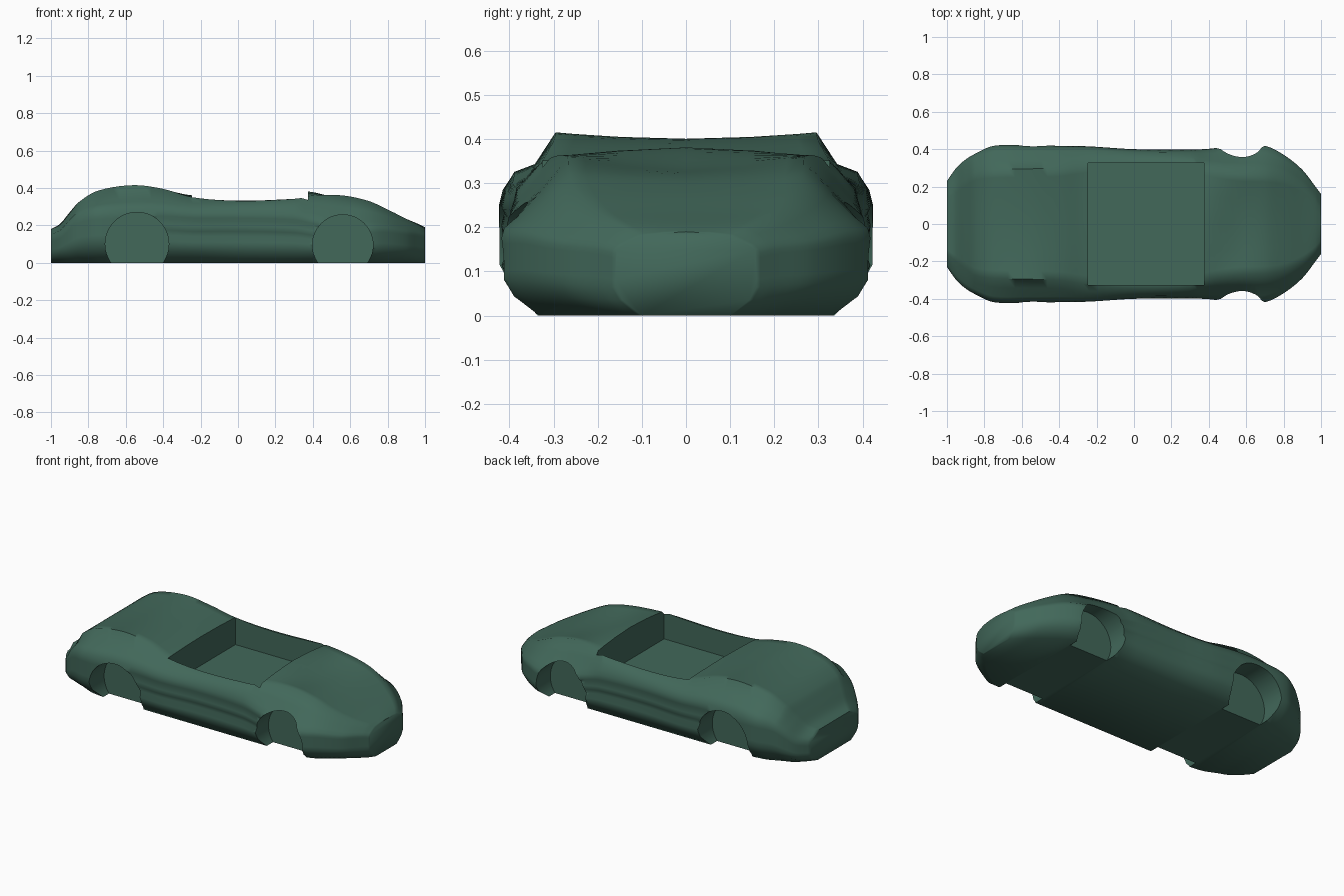
import bpy, bmesh, math
from mathutils import Vector

old = bpy.data.objects.get("Cube")
if old:
    bpy.data.objects.remove(old, do_unlink=True)

# Paint
paint = bpy.data.materials.new("dark green paint")
paint.use_nodes = True
colour = (0.054, 0.138, 0.102, 1)
paint.diffuse_color = colour
paint.node_tree.nodes["Principled BSDF"].inputs["Base Color"].default_value = colour

# Body stations along the car:
# x, half width, waist z, shoulder z, ridge y, ridge z, centre z, floor half width
STATIONS = [
    (-1, .23, .12, .15, .16, .18, .18, .16),
    (-.95, .3, .14, .175, .2, .205, .21, .22),
    (-.9, .345, .19, .23, .24, .265, .27, .26),
    (-.85, .375, .23, .275, .275, .325, .325, .28),
    (-.75, .418, .25, .31, .29, .385, .375, .32),
    (-.56, .42, .25, .325, .295, .415, .4, .335),
    (-.4, .418, .25, .32, .3, .395, .39, .335),
    (-.24, .415, .24, .3, .325, .35, .36, .335),
    (0, .4, .24, .29, .34, .33, .36, .335),
    (.3, .398, .23, .285, .335, .34, .38, .335),
    (.4, .402, .21, .265, .3, .36, .378, .335),
    (.56, .42, .18, .23, .27, .36, .335, .335),
    (.7, .418, .175, .22, .265, .33, .315, .33),
    (.8, .37, .175, .21, .25, .285, .28, .28),
    (.9, .29, .16, .185, .2, .235, .235, .2),
    (.97, .2, .15, .17, .14, .2, .205, .14),
    (1, .16, .14, .16, .1, .18, .19, .1),
]
STEPS = 5


def blend(a, b, c, d, t):
    """Smooth interpolation between stations b and c, even in x."""
    span = c[0] - b[0]
    out = [b[0] + span * t]
    for i in range(1, len(b)):
        m0 = (c[i] - a[i]) / (c[0] - a[0]) * span
        m1 = (d[i] - b[i]) / (d[0] - b[0]) * span
        out.append((2*t**3 - 3*t*t + 1) * b[i] + (t**3 - 2*t*t + t) * m0
                   + (3*t*t - 2*t**3) * c[i] + (t**3 - t*t) * m1)
    return out


def section(s):
    """Half cross-section from the roof centre down to the floor centre."""
    x, w, waist, shoulder, ry, rz, zc, floor = s
    groove = .016 * max(0, 1 - (abs(x) / .6) ** 4)
    sy = ry + .75 * (w - ry)
    # Hollow between the rear ridge and the wheel arch
    dip = (rz - shoulder) * .3 * min(1, max(0, -2 * x))
    half = [(0, zc), (ry * .5, zc * .7 + rz * .3), (ry * .85, zc * .25 + rz * .75),
            (ry, rz), ((ry + sy) / 2, (rz + shoulder) / 2 - dip), (sy, shoulder),
            (w * .98, waist * .5 + shoulder * .5), (w, waist),
            (w - groove * .6, waist * .93), (w, waist * .82),
            (w - groove * .3, waist * .7), (w - groove, waist * .59),
            (w, waist * .46), (w * .72 + floor * .28, waist * .25), (floor, 0)]
    right = [Vector((x, -y, z)) for y, z in half]
    left = [Vector((x, y, z)) for y, z in half[1:]]
    return right + left[::-1]


def finish(bm, name):
    bmesh.ops.recalc_face_normals(bm, faces=bm.faces)
    mesh = bpy.data.meshes.new(name)
    bm.to_mesh(mesh)
    bm.free()
    obj = bpy.data.objects.new(name, mesh)
    bpy.context.collection.objects.link(obj)
    mesh.materials.append(paint)
    return obj


# Lofted body shell
rows = []
last = len(STATIONS) - 1
for i in range(last):
    a, b, c, d = (STATIONS[min(max(k, 0), last)] for k in range(i - 1, i + 3))
    rows += [blend(a, b, c, d, k / STEPS) for k in range(STEPS)]
rows.append(STATIONS[-1])

bm = bmesh.new()
rings = [[bm.verts.new(p) for p in section(r)] for r in rows]
count = len(rings[0])
for near, far in zip(rings, rings[1:]):
    for j in range(count):
        k = (j + 1) % count
        bm.faces.new((near[j], near[k], far[k], far[j]))
for end in (rings[0], rings[-1]):
    bm.faces.new(end)
body = finish(bm, "car_body")


# Cutters
def box_cutter(name, low, high):
    bm = bmesh.new()
    bmesh.ops.create_cube(bm, size=1)
    for v in bm.verts:
        v.co = [low[i] if v.co[i] < 0 else high[i] for i in range(3)]
    return finish(bm, name)


def wheel_cutter(name, x, z, radius, side):
    bpy.ops.mesh.primitive_cylinder_add(
        vertices=64, radius=radius, depth=.4,
        location=(x, side * (.275 + .2), z), rotation=(math.pi / 2, 0, 0))
    obj = bpy.context.object
    obj.name = name
    obj.data.materials.append(paint)
    return obj


cutters = [box_cutter("cockpit_cutter", (-.245, -.325, .185), (.375, .325, .6))]
for side, label in ((-1, "right"), (1, "left")):
    cutters.append(wheel_cutter("rear_well_" + label, -.54, .1, .17, side))
    cutters.append(wheel_cutter("front_well_" + label, .56, .095, .162, side))

# Cut the cockpit and wheel wells, then tidy the shading
bpy.context.view_layer.objects.active = body
for cutter in cutters:
    cutter.hide_render = True
    mod = body.modifiers.new(cutter.name, "BOOLEAN")
    mod.operation = "DIFFERENCE"
    mod.solver = "EXACT"
    mod.object = cutter
    bpy.ops.object.modifier_apply(modifier=mod.name)
for cutter in cutters:
    bpy.data.objects.remove(cutter, do_unlink=True)

bpy.ops.object.select_all(action="DESELECT")
body.select_set(True)
bpy.ops.object.shade_smooth_by_angle(angle=math.radians(58))
